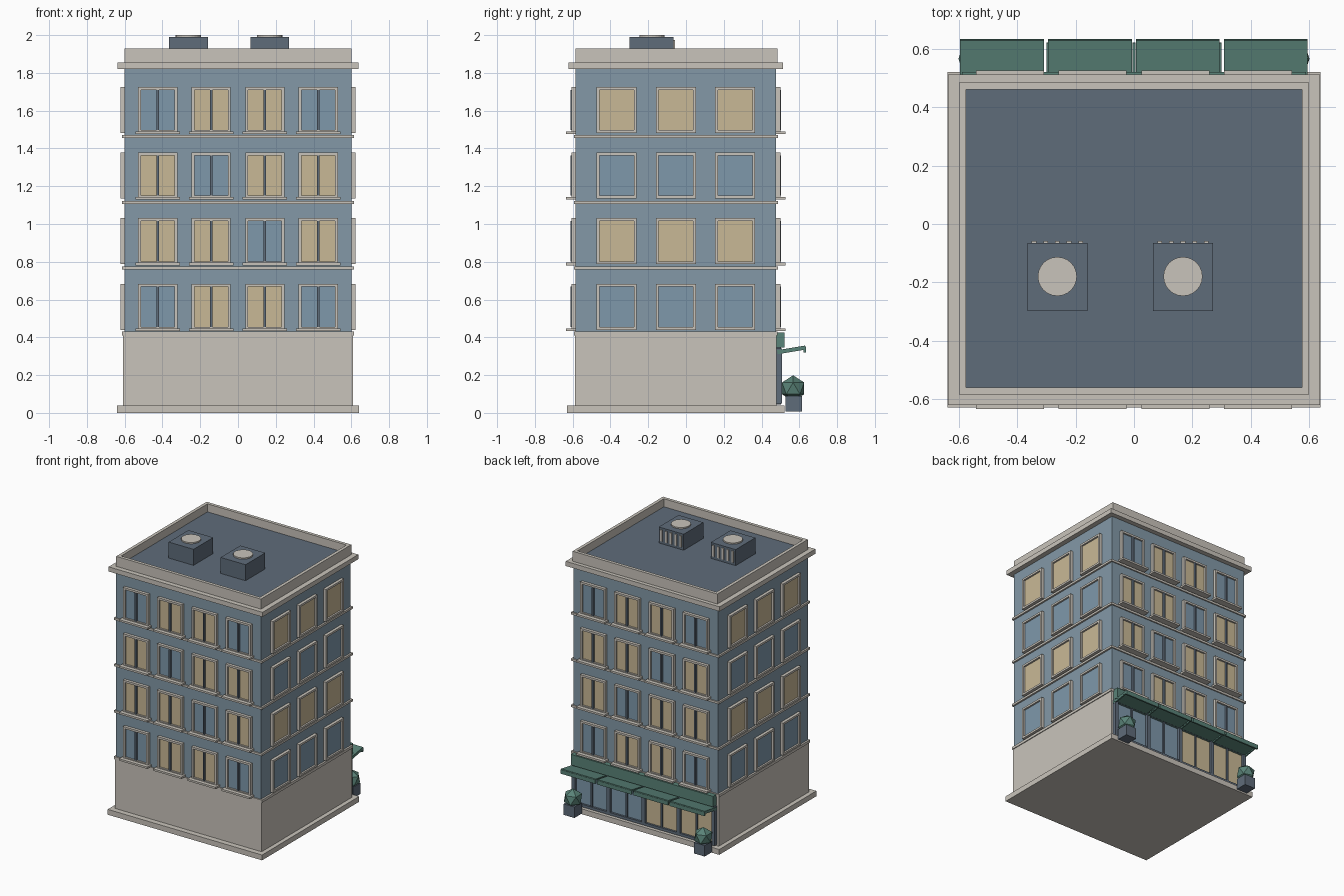
import bpy, bmesh, math
from mathutils import Matrix, Vector

if "Cube" in bpy.data.objects:
    bpy.data.objects.remove(bpy.data.objects["Cube"])


def mat(name, hexcol):
    def lin(c):
        c /= 255
        return c / 12.92 if c <= 0.04045 else ((c + 0.055) / 1.055) ** 2.4
    m = bpy.data.materials.new(name)
    m.diffuse_color = [lin(int(hexcol[i:i + 2], 16)) for i in (0, 2, 4)] + [1]
    m.use_nodes = True
    m.node_tree.nodes["Principled BSDF"].inputs["Base Color"].default_value = m.diffuse_color
    return m


STONE = mat("stone", "c9c4bb")
WALL = mat("blue_wall", "8399a7")
GLASS = mat("dark_glass", "7e98ab")
LIT = mat("lit_glass", "c9b996")
SLATE = mat("slate", "5f6c7a")
GREEN = mat("green", "5a8378")


def finish(name, bm, material):
    me = bpy.data.meshes.new(name)
    bm.to_mesh(me)
    bm.free()
    me.materials.append(material)
    ob = bpy.data.objects.new(name, me)
    bpy.context.collection.objects.link(ob)
    return ob


def boxes(name, material, spans):
    """One object from boxes given as (x0, x1, y0, y1, z0, z1)."""
    bm = bmesh.new()
    for x0, x1, y0, y1, z0, z1 in spans:
        m = (Matrix.Translation(((x0 + x1) / 2, (y0 + y1) / 2, (z0 + z1) / 2))
             @ Matrix.Diagonal((abs(x1 - x0), abs(y1 - y0), abs(z1 - z0), 1)))
        bmesh.ops.create_cube(bm, size=1, matrix=m)
    return finish(name, bm, material)


X, Y0, Y1 = 0.60, -0.585, 0.477      # upper wall extents
YC = (Y0 + Y1) / 2


def slab(dx, dy, z0, z1):
    return (-X - dx, X + dx, Y0 - dy, Y1 + dy, z0, z1)


# Main masses
boxes("plinth", STONE, [slab(0.04, 0.044, 0, 0.04)])
boxes("ground_floor", STONE, [slab(0.008, 0.003, 0.04, 0.41)])
boxes("upper_walls", WALL, [slab(0, 0, 0.43, 1.82)])
boxes("floor_bands", STONE, [slab(0.014, 0.008, 0.41, 0.43)] +
      [slab(0.013, 0.009, z, z + 0.016) for z in (0.76, 1.107, 1.454)])
boxes("cornice", STONE, [slab(0.038, 0.036, 1.82, 1.855)])
boxes("roof", SLATE, [slab(-0.01, -0.01, 1.85, 1.87)])
t = 0.024
boxes("parapet", STONE, [
    (-X, X, Y0, Y0 + t, 1.855, 1.93), (-X, X, Y1 - t + 0.008, Y1 + 0.008, 1.855, 1.93),
    (-X, -X + t, Y0 + t, Y1 - t + 0.008, 1.855, 1.93),
    (X - t, X, Y0 + t, Y1 - t + 0.008, 1.855, 1.93)])

# Windows: every span is given along the wall (u), outward (d) and up (z)
frames, sills, mullions, panes = [], [], [], {"D": [], "L": []}


def on_wall(side, u0, u1, d0, d1, z0, z1):
    if side == "front":
        return (u0, u1, Y0 - d1, Y0 - d0, z0, z1)
    if side == "back":
        return (u0, u1, Y1 + d0, Y1 + d1, z0, z1)
    s = 1 if side == "right" else -1
    return (*sorted((s * (X + d0), s * (X + d1))), u0, u1, z0, z1)


def window(side, u, z, w, kind, divided):
    h, f, d = 0.243, 0.015, 0.022
    a, b = u - w / 2, u + w / 2
    for s in ((a, a + f, 0, d, z, z + h), (b - f, b, 0, d, z, z + h),
              (a + f, b - f, 0, d, z, z + f), (a + f, b - f, 0, d, z + h - f, z + h)):
        frames.append(on_wall(side, *s))
    panes[kind].append(on_wall(side, a + f, b - f, 0, 0.009, z + f, z + h - f))
    if divided:
        mullions.append(on_wall(side, u - 0.006, u + 0.006, 0, 0.026, z + f, z + h - f))
        sills.append(on_wall(side, u - 0.117, u + 0.117, 0, 0.05, z - 0.006, z + 0.008))


rows = ["DLLD", "LLDL", "LDLL", "DLLD"]      # bottom to top
for r, row in enumerate(rows):
    z = 0.44 + r * 0.3475
    for side in ("front", "back"):
        for x, kind in zip((-0.425, -0.142, 0.142, 0.425), row):
            window(side, x, z, 0.207, kind, True)
    for side in ("left", "right"):
        for y in (-0.367, -0.054, 0.26):
            window(side, y, z, 0.212, "DL"[r % 2], False)
boxes("window_frames", STONE, frames)
boxes("window_sills", STONE, sills)
boxes("window_mullions", SLATE, mullions)
boxes("dark_panes", GLASS, panes["D"])
boxes("lit_panes", LIT, panes["L"])

# Shop front on the back wall
G = Y1 + 0.003
bays = [-0.435, -0.145, 0.145, 0.435]
posts = [(x - 0.014, x + 0.014, G, 0.508, 0.05, 0.34) for x in (-0.58, -0.29, 0, 0.29, 0.58)]
posts += [(x - 0.006, x + 0.006, G, 0.5, 0.06, 0.33) for x in bays]
posts += [(-0.58, 0.58, G, 0.504, 0.045, 0.065), (-0.58, 0.58, G, 0.504, 0.322, 0.345)]
boxes("shop_frame", SLATE, posts)
for name, m, xs in (("shop_lit_glass", LIT, bays[:2]), ("shop_dark_glass", GLASS, bays[2:])):
    boxes(name, m, [(x - 0.14, x + 0.14, G, G + 0.009, 0.06, 0.33) for x in xs])
boxes("shop_sign", GREEN, [(-0.59, 0.59, G, 0.522, 0.345, 0.425)])

# Awning: four sloping panels, each with a front rail
bm = bmesh.new()
for i in range(4):
    x = -0.4525 + i * 0.3015
    tilt = (Matrix.Translation((x, 0.557, 0.338)) @ Matrix.Rotation(math.radians(9.5), 4, "X")
            @ Matrix.Diagonal((0.287, 0.15, 0.012, 1)))
    bmesh.ops.create_cube(bm, size=1, matrix=tilt)
    rail = Matrix.Translation((x, 0.628, 0.336)) @ Matrix.Diagonal((0.287, 0.012, 0.03, 1))
    bmesh.ops.create_cube(bm, size=1, matrix=rail)
finish("awning", bm, GREEN)
bm = bmesh.new()
for i in range(5):
    arm = (Matrix.Translation((-0.59 + i * 0.295, 0.553, 0.327))
           @ Matrix.Rotation(math.radians(9.5), 4, "X") @ Matrix.Diagonal((0.01, 0.14, 0.01, 1)))
    bmesh.ops.create_cube(bm, size=1, matrix=arm)
finish("awning_arms", bm, GREEN)

# Planters with faceted bushes
boxes("planters", SLATE, [(x - 0.045, x + 0.045, 0.526, 0.614, 0.008, 0.09) for x in (-0.54, 0.54)])
bm = bmesh.new()
for x in (-0.54, 0.54):
    bmesh.ops.create_icosphere(bm, subdivisions=1, radius=0.069,
                               matrix=Matrix.Translation((x, 0.567, 0.13)))
finish("bushes", bm, GREEN)

# Rooftop units with a fan disc and a slatted back
units = (-0.263, 0.168)
boxes("roof_units", SLATE, [(x - 0.103, x + 0.103, -0.298, -0.065, 1.87, 1.99) for x in units])
boxes("unit_slats", STONE, [(x + k * 0.04 - 0.008, x + k * 0.04 + 0.008, -0.065, -0.058, 1.89, 1.975)
                            for x in units for k in range(-2, 3)])
bm = bmesh.new()
for x in units:
    bmesh.ops.create_cone(bm, cap_ends=True, segments=24, radius1=0.067, radius2=0.067, depth=0.012,
                          matrix=Matrix.Translation((x, -0.18, 1.994)))
finish("unit_fans", bm, STONE)
